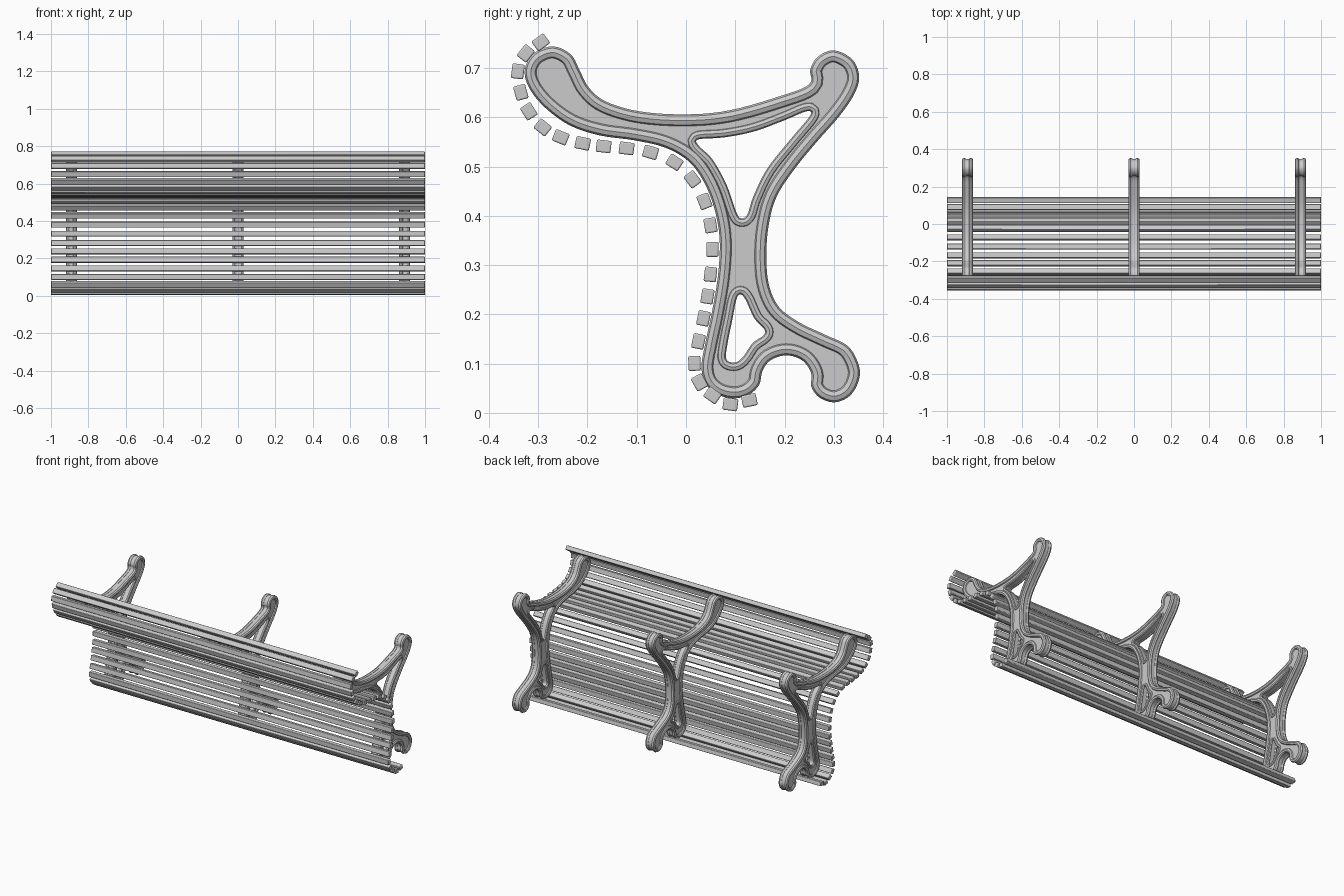
import bpy, math
from mathutils import Vector

if "Cube" in bpy.data.objects:
    bpy.data.objects.remove(bpy.data.objects["Cube"])


def grid(pts):
    # side-view drawing units (493 per unit, z measured downward) -> (y, z)
    return [Vector(((a - 686.5) / 493.5, (413.5 - b) / 492.5)) for a, b in pts]


def smooth_loop(p, n=5):
    # closed Catmull-Rom through the points
    out = []
    for i in range(len(p)):
        a, b, c, d = (p[(i + k) % len(p)] for k in (-1, 0, 1, 2))
        for j in range(n):
            t = j / n
            out.append(0.5 * (2 * b + (c - a) * t + (2 * a - 5 * b + 4 * c - d) * t * t
                              + (3 * b - a - 3 * c + d) * t ** 3))
    return out


def inset(loop, d):
    # move a clockwise loop inwards (negative: outwards)
    res = []
    for i, p in enumerate(loop):
        t = (loop[(i + 1) % len(loop)] - loop[i - 1]).normalized()
        res.append(p + Vector((t.y, -t.x)) * d)
    return res


def curve_part(name, loops, x, extrude=0.0, bevel=0.0, fill=False):
    cu = bpy.data.curves.new(name, 'CURVE')
    cu.dimensions = '2D' if fill else '3D'
    cu.fill_mode = 'BOTH' if fill else 'FULL'
    cu.extrude = extrude
    cu.bevel_depth = bevel
    cu.bevel_resolution = 2
    for loop in loops:
        s = cu.splines.new('POLY')
        s.points.add(len(loop) - 1)
        for q, p in zip(s.points, loop):
            q.co = (p.x, p.y, 0, 1)
        s.use_cyclic_u = True
    ob = bpy.data.objects.new(name, cu)
    bpy.context.collection.objects.link(ob)
    ob.location.x = x
    ob.rotation_euler = (math.pi / 2, 0, math.pi / 2)
    bpy.ops.object.select_all(action='DESELECT')
    ob.select_set(True)
    bpy.context.view_layer.objects.active = ob
    bpy.ops.object.convert(target='MESH')
    bpy.ops.object.shade_smooth_by_angle(angle=math.radians(40))


# Cast frame: outer contour, clockwise
outline = smooth_loop(grid([
    (553, 47), (571, 55), (580, 71), (589, 88), (606, 102), (640, 112), (686, 115), (730, 111),
    (780, 97), (810, 85), (811, 70), (819, 57), (835, 51), (853, 60), (860, 77), (855, 95),
    (840, 117), (818, 142), (795, 170), (777, 198), (769, 228), (767, 260), (770, 287),
    (780, 308), (800, 323), (825, 335), (849, 347), (860, 367), (859, 383), (850, 397),
    (835, 403), (820, 398), (812, 387), (812, 374), (803, 361), (787, 356), (771, 361),
    (763, 372), (760, 385), (750, 395), (735, 399), (718, 395), (706, 384), (702, 367),
    (706, 343), (713, 310), (719, 272), (720, 237), (714, 206), (703, 180), (688, 161),
    (665, 148), (635, 141), (600, 136), (570, 126), (545, 108), (529, 88), (525, 70), (534, 54)]))
upper_hole = smooth_loop(grid([
    (699, 140), (725, 138), (755, 132), (785, 121), (807, 112), (811, 116), (792, 139), (768, 169),
    (754, 197), (748, 215), (742, 219), (737, 213), (727, 185), (713, 160), (699, 146)]))
lower_hole = smooth_loop(grid([
    (741, 295), (746, 300), (755, 319), (765, 330), (764, 336), (753, 344), (744, 357),
    (736, 363), (727, 360), (728, 345), (733, 320), (737, 300)]))

R, RH = 0.0125, 0.009
for side, x in (("left", -0.89), ("middle", 0.0), ("right", 0.89)):
    # web plate with its two openings
    curve_part(f"{side}_frame_web",
               [inset(outline, 0.005), inset(upper_hole, -0.004), inset(lower_hole, -0.004)],
               x, extrude=0.021, fill=True)
    # raised rounded rims on both faces
    for face, s in (("outer", 1), ("inner", -1)):
        curve_part(f"{side}_frame_rim_{face}", [inset(outline, R)], x + s * 0.018, bevel=R)
        curve_part(f"{side}_opening_rim_{face}",
                   [inset(upper_hole, -RH), inset(lower_hole, -RH)], x + s * 0.018, bevel=RH)

# Seat and back slats following the front of the frame
slats = grid([
    (541, 43), (526, 54), (518, 72), (521, 93), (529, 112), (543, 128), (561, 138), (583, 144),
    (604, 147), (627, 149), (651, 153), (675, 163), (693, 180), (705, 202), (711, 226), (713, 250),
    (711, 275), (708, 297), (704, 319), (699, 342), (695, 364), (700, 383), (713, 396), (731, 405),
    (750, 401)])
for i, p in enumerate(slats):
    t = slats[min(i + 1, len(slats) - 1)] - slats[max(i - 1, 0)]
    bpy.ops.mesh.primitive_cube_add(size=1, location=(0, p.x, p.y))
    ob = bpy.context.object
    ob.name = f"slat_{i + 1:02d}"
    ob.scale = (2.0, 0.030, 0.025)
    ob.rotation_euler.x = math.atan2(t.y, t.x)
    bpy.ops.object.transform_apply(location=False, rotation=False, scale=True)
    m = ob.modifiers.new("bevel", 'BEVEL')
    m.width, m.segments = 0.003, 2
    bpy.ops.object.shade_smooth_by_angle(angle=math.radians(30))
